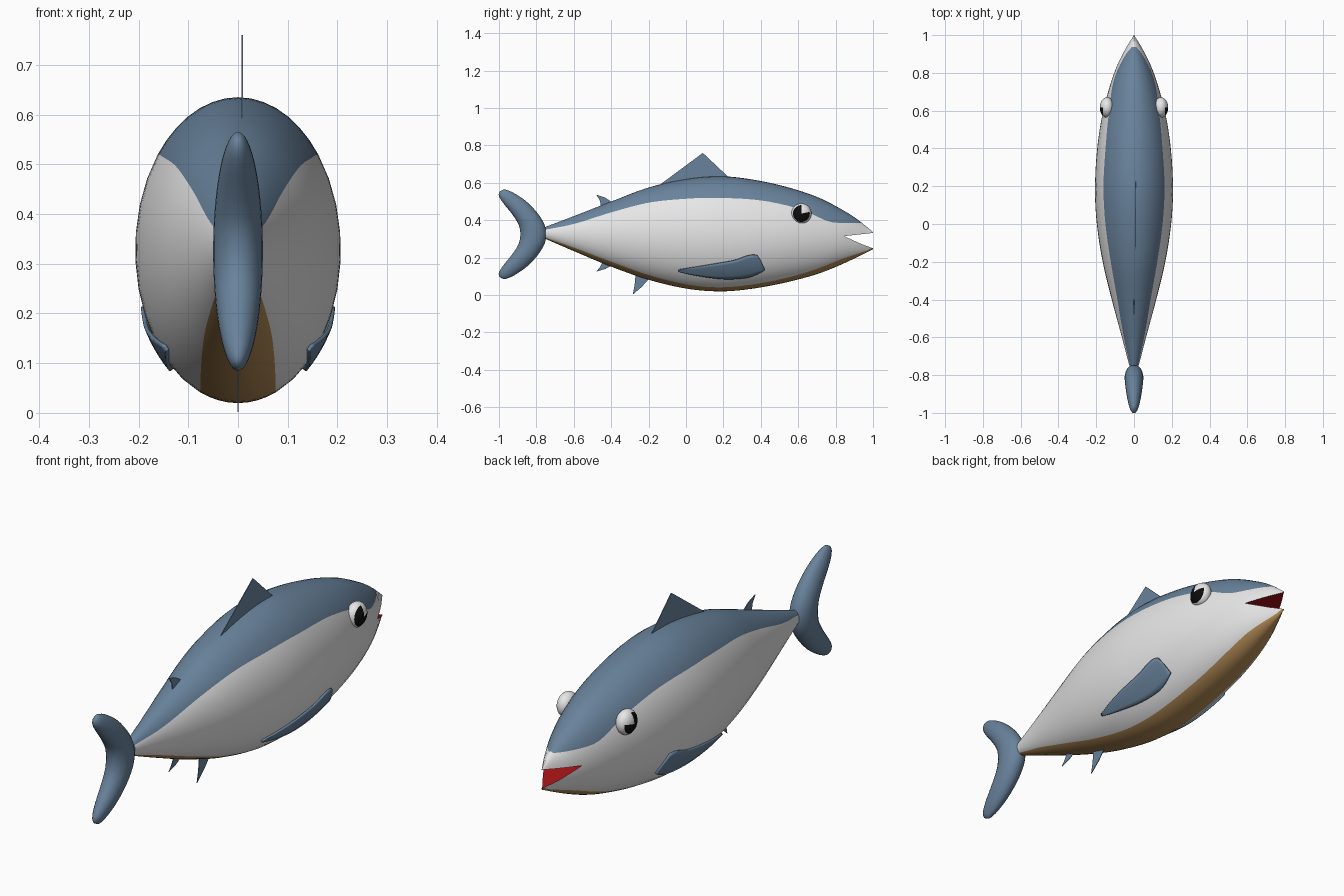
import bpy, bmesh, math

if "Cube" in bpy.data.objects:
    bpy.data.objects.remove(bpy.data.objects["Cube"])


def material(name, rgb):
    m = bpy.data.materials.new(name)
    m.diffuse_color = (*rgb, 1)
    m.use_nodes = True
    m.node_tree.nodes["Principled BSDF"].inputs["Base Color"].default_value = m.diffuse_color
    return m


BLUE = material("slate blue", (0.14, 0.225, 0.33))
WHITE = material("pale white", (0.80, 0.80, 0.80))
TAN = material("belly tan", (0.45, 0.255, 0.09))
RED = material("mouth red", (0.33, 0.006, 0.008))
BLACK = material("pupil black", (0.004, 0.004, 0.004))
EYE = material("eye white", (0.9, 0.9, 0.9))


def curve(pts):
    """Smooth interpolation through (position, value) points."""
    n = len(pts)

    def slope(i):
        a, b = pts[max(i - 1, 0)], pts[min(i + 1, n - 1)]
        return (b[1] - a[1]) / (b[0] - a[0])

    def f(x):
        i = 0
        while i < n - 2 and x > pts[i + 1][0]:
            i += 1
        (x0, y0), (x1, y1) = pts[i], pts[i + 1]
        d = x1 - x0
        t = min(max((x - x0) / d, 0), 1)
        return ((2*t**3 - 3*t*t + 1)*y0 + (t**3 - 2*t*t + t)*d*slope(i)
                + (3*t*t - 2*t**3)*y1 + (t**3 - t*t)*d*slope(i + 1))
    return f


def make(name, verts, faces, mats, indices=None, smooth=True):
    me = bpy.data.meshes.new(name)
    me.from_pydata(verts, [], faces)
    for m in mats:
        me.materials.append(m)
    if indices:
        me.polygons.foreach_set("material_index", indices)
    bm = bmesh.new()
    bm.from_mesh(me)
    bmesh.ops.recalc_face_normals(bm, faces=bm.faces)
    bm.to_mesh(me)
    bm.free()
    ob = bpy.data.objects.new(name, me)
    bpy.context.collection.objects.link(ob)
    if smooth:
        smooth_shade(ob)
    return ob


def smooth_shade(ob):
    bpy.ops.object.select_all(action='DESELECT')
    ob.select_set(True)
    bpy.context.view_layer.objects.active = ob
    bpy.ops.object.shade_smooth_by_angle(angle=math.radians(40))


def loft(rings):
    """Faces joining equal rings, with end caps last."""
    n = len(rings[0])
    faces = [(i*n + j, i*n + (j+1) % n, (i+1)*n + (j+1) % n, (i+1)*n + j)
             for i in range(len(rings) - 1) for j in range(n)]
    last = (len(rings) - 1) * n
    faces += [tuple(range(n)), tuple(range(last, last + n))]
    return [v for r in rings for v in r], faces


# Body outlines along the length
top = curve([(-.75, .365), (-.6, .422), (-.4, .50), (-.2, .575), (0, .62), (.16, .635), (.3, .626),
             (.5, .588), (.7, .525), (.85, .448), (.92, .402), (1, .337)])
bottom = curve([(-.75, .30), (-.6, .235), (-.4, .152), (-.2, .082), (0, .035), (.16, .02),
                (.3, .027), (.5, .06), (.7, .112), (.85, .172), (1, .245)])
width = curve([(-.75, .025), (-.6, .064), (-.4, .118), (-.2, .166), (0, .197), (.18, .207),
               (.4, .195), (.6, .163), (.8, .105), (.94, .04), (1, .003)])
back_line = curve([(-.75, .35), (-.6, .38), (-.4, .442), (-.2, .494), (0, .515), (.16, .52),
                   (.4, .506), (.6, .463), (.68, .43), (.75, .398), (.8, .387), (1, .385)])
belly = curve([(-.75, .014), (-.55, .046), (-.3, .07), (.1, .076), (.5, .075), (.8, .06), (1, .002)])

NB, NS, NT = 4, 10, 7            # belly, side and back divisions per half
HALF = NB + NS + NT


def body_ring(y):
    c, h, w = (top(y) + bottom(y)) / 2, (top(y) - bottom(y)) / 2, width(y)
    a = math.asin(min(belly(y) / w, .85))
    b = math.acos(max(-.9995, min(.5, (c - back_line(y)) / h)))
    angles = ([a*i/NB for i in range(NB)] + [a + (b-a)*i/NS for i in range(NS)]
              + [b + (math.pi-b)*i/NT for i in range(NT + 1)])
    half = [(w*math.sin(t), y, c - h*math.cos(t)) for t in angles]
    half[0], half[-1] = (0, y, c - h), (0, y, c + h)
    return half + [(-x, yy, z) for x, yy, z in half[-2:0:-1]]


ys = [-.75 + 1.75*i/56 for i in range(57)]
verts, faces = loft([body_ring(y) for y in ys])
indices = []
for k in range(len(faces) - 2):
    j, y = k % (2*HALF), ys[k // (2*HALF)]
    j = min(j, 2*HALF - 1 - j)
    indices.append(2 if j < NB else 0 if j >= NB + NS and y < .925 else 1)
body = make("body", verts, faces, [BLUE, WHITE, TAN, RED], indices + [0, 1], smooth=False)

# Mouth: a red-lined wedge cut from the snout
wedge = [(.845, .315), (1.05, .338), (1.05, .232), (.94, .272)]
mverts, mfaces = loft([[(x, y, z) for y, z in wedge] for x in (-.3, .3)])
cutter = make("mouth_cutter", mverts, mfaces, [RED], smooth=False)
cutter.hide_render = True
mod = body.modifiers.new("mouth", 'BOOLEAN')
mod.operation, mod.solver, mod.object = 'DIFFERENCE', 'EXACT', cutter
mod.material_mode = 'TRANSFER'
bpy.context.view_layer.objects.active = body
bpy.ops.object.modifier_apply(modifier=mod.name)
bpy.data.objects.remove(cutter)
smooth_shade(body)

# Crescent tail fin, symmetric about its middle height
lead = curve([(0, -.745), (.2, -.755), (.45, -.79), (.7, -.845), (.85, -.893), (.95, -.935), (1, -.967)])
trail = curve([(0, -.885), (.2, -.893), (.45, -.93), (.7, -.978), (.85, -1.0), (.95, -.997), (1, -.975)])
rings = []
for i in range(33):
    s = -math.cos(math.pi * i / 32)
    t = abs(s)
    w = .05 * math.sqrt(max(1 - s*s, .0004))
    m, d = (lead(t) + trail(t)) / 2, (lead(t) - trail(t)) / 2
    rings.append([(w*math.cos(q*math.pi/12), m + d*math.sin(q*math.pi/12), .325 + .24*s)
                  for q in range(24)])
make("tail_fin", *loft(rings), [BLUE])


# Thin upright fins, rooted inside the body
def plate(name, outline, x=0, t=.003):
    v, f = loft([[(x + s, y, z) for y, z in outline] for s in (-t/2, t/2)])
    make(name, v, f, [BLUE], smooth=False)


plate("dorsal_fin", [(-.16, .575), (.09, .76), (.26, .60), (.1, .58)], x=.009)
plate("rear_dorsal_fin", [(-.48, .537), (-.43, .52), (-.385, .49), (-.43, .46), (-.455, .475), (-.46, .505)])
plate("rear_lower_fin", [(-.48, .125), (-.43, .14), (-.385, .165), (-.42, .19), (-.45, .17), (-.46, .15)])
plate("anal_fin", [(-.285, .002), (-.235, .045), (-.195, .09), (-.24, .12), (-.27, .105), (-.275, .05)])

# Pectoral fins: plates lying on the flanks
upper = curve([(-.04, .135), (.1, .158), (.25, .184), (.38, .213), (.42, .14)])
lower = curve([(-.04, .126), (.05, .106), (.2, .087), (.32, .093), (.38, .112), (.42, .134)])
for side, label in ((1, "right"), (-1, "left")):
    v = []
    for i in range(25):
        y = -.04 + .46*i/24
        c, h = (top(y) + bottom(y)) / 2, (top(y) - bottom(y)) / 2
        for k in range(7):
            z = lower(y) + (upper(y) - lower(y))*k/6
            v.append((side*(width(y)*math.sqrt(1 - ((z-c)/h)**2) + .006), y, z))
    f = [(i*7+k, i*7+k+1, i*7+k+8, i*7+k+7) for i in range(24) for k in range(6)]
    fin = make(label + "_pectoral_fin", v, f, [BLUE])
    sol = fin.modifiers.new("thickness", 'SOLIDIFY')
    sol.thickness, sol.offset = .008, 0

    # Eyes: flattened balls, black pupil with a white wedge towards the upper front
    v, f, idx = [], [], []
    for i in range(17):
        p = max(.001, min(math.pi - .001, math.pi*i/16))
        for k in range(32):
            q = 2*math.pi*k/32
            v.append((side*(.143 + .038*math.cos(p)), .617 + .054*math.sin(p)*math.cos(q),
                      .436 + .054*math.sin(p)*math.sin(q)))
    f = [(i*32+k, i*32+(k+1) % 32, (i+1)*32+(k+1) % 32, (i+1)*32+k)
         for i in range(16) for k in range(32)]
    idx = [1 if n // 32 < 5 and not 1 <= n % 32 < 8 else 0 for n in range(len(f))]
    make(label + "_eye", v, f, [EYE, BLACK], idx)
